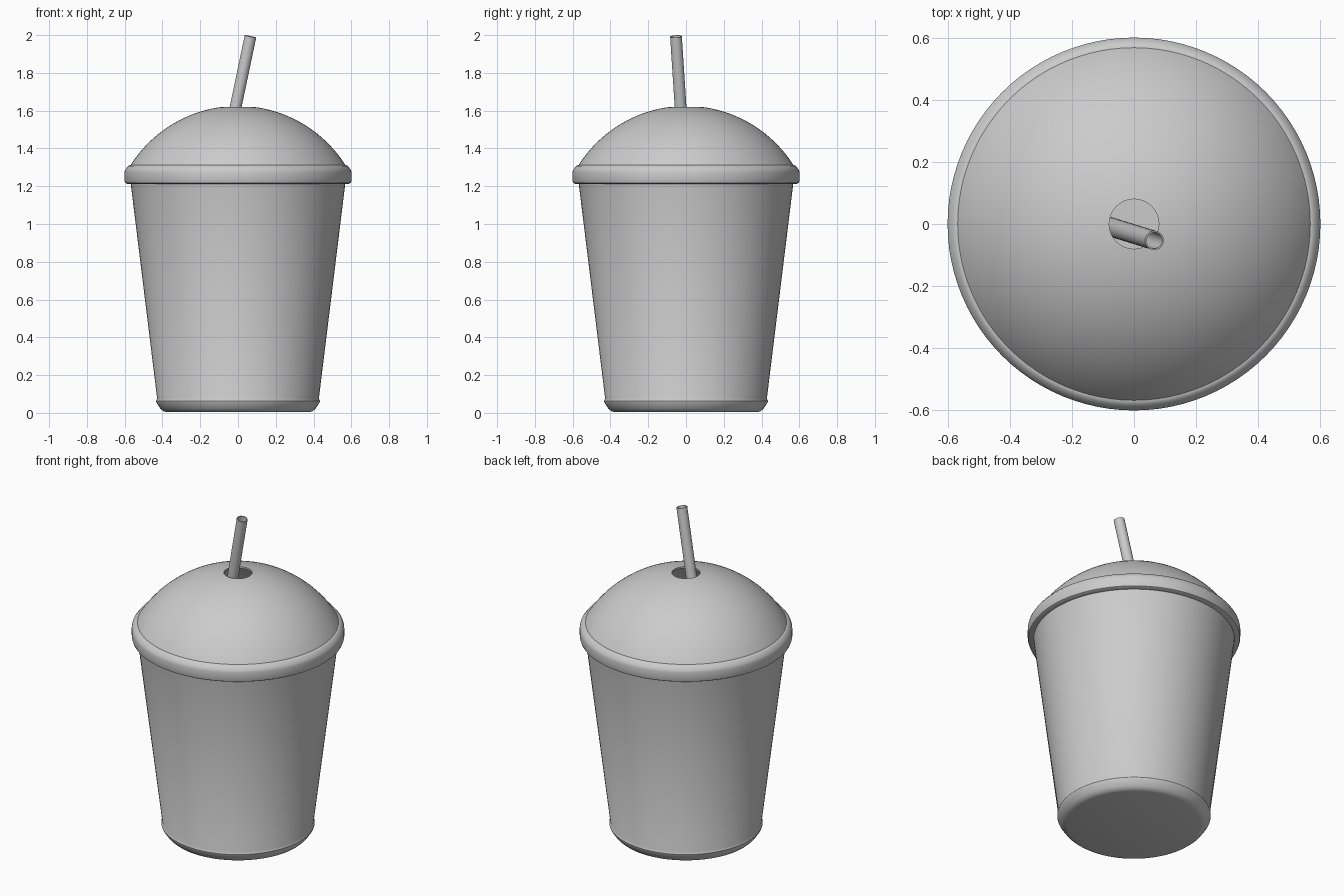
import bpy, bmesh, math
from mathutils import Vector

if "Cube" in bpy.data.objects:
    bpy.data.objects.remove(bpy.data.objects["Cube"])


def lathe(name, profile, closed=True, steps=96, angle=35):
    """Spin an (r, z) profile around z; closed joins the last point to the first."""
    bm = bmesh.new()
    vs = [bm.verts.new((r, 0, z)) for r, z in profile]
    edges = [bm.edges.new(p) for p in zip(vs, vs[1:])]
    if closed:
        edges.append(bm.edges.new((vs[-1], vs[0])))
    bmesh.ops.spin(bm, geom=vs + edges, cent=(0, 0, 0), axis=(0, 0, 1),
                   angle=math.tau, steps=steps, use_duplicate=False)
    bmesh.ops.remove_doubles(bm, verts=bm.verts, dist=1e-5)
    bmesh.ops.recalc_face_normals(bm, faces=bm.faces)
    mesh = bpy.data.meshes.new(name)
    bm.to_mesh(mesh)
    bm.free()
    ob = bpy.data.objects.new(name, mesh)
    bpy.context.collection.objects.link(ob)
    bpy.ops.object.select_all(action='DESELECT')
    ob.select_set(True)
    bpy.context.view_layer.objects.active = ob
    bpy.ops.object.shade_smooth_by_angle(angle=math.radians(angle))
    return ob


# Tapered cup with a rounded foot, flat floor and thin wall
lathe("cup", [
    (0, 0.004), (0.375, 0.004), (0.395, 0.009), (0.41, 0.022),
    (0.432, 0.055), (0.434, 0.063), (0.428, 0.075),
    (0.57, 1.23), (0.555, 1.23), (0.412, 0.07), (0.39, 0.025), (0, 0.025)],
    closed=False)

# Rolled lid rim
lathe("lid_rim", [
    (0.56, 1.213), (0.588, 1.213), (0.597, 1.218), (0.601, 1.23),
    (0.601, 1.275), (0.598, 1.287), (0.583, 1.306), (0.572, 1.312),
    (0.555, 1.312)])

# Domed lid with a round straw hole: arc out, thinner arc back
R, ZC, HOLE, EDGE = 0.673, 0.952, 0.08, 0.58


def arc(radius, r0, r1, n=20):
    a0, a1 = math.asin(r0 / radius), math.asin(r1 / radius)
    angles = [a0 + (a1 - a0) * i / n for i in range(n + 1)]
    return [(radius * math.sin(a), ZC + radius * math.cos(a)) for a in angles]


lathe("dome_lid", arc(R, HOLE, EDGE) + arc(R - 0.01, EDGE - 0.01, HOLE))

# Hollow straw leaning from the cup floor out through the hole
top = Vector((0.066, -0.053, 1.993))
axis = Vector((0.21, -0.065, 1)).normalized()
length = 1.95 / axis.z
straw = lathe("straw", [(0.031, 0), (0.031, length), (0.026, length), (0.026, 0)],
              steps=32)
straw.rotation_mode = 'QUATERNION'
straw.rotation_quaternion = Vector((0, 0, 1)).rotation_difference(axis)
straw.location = top - axis * length
